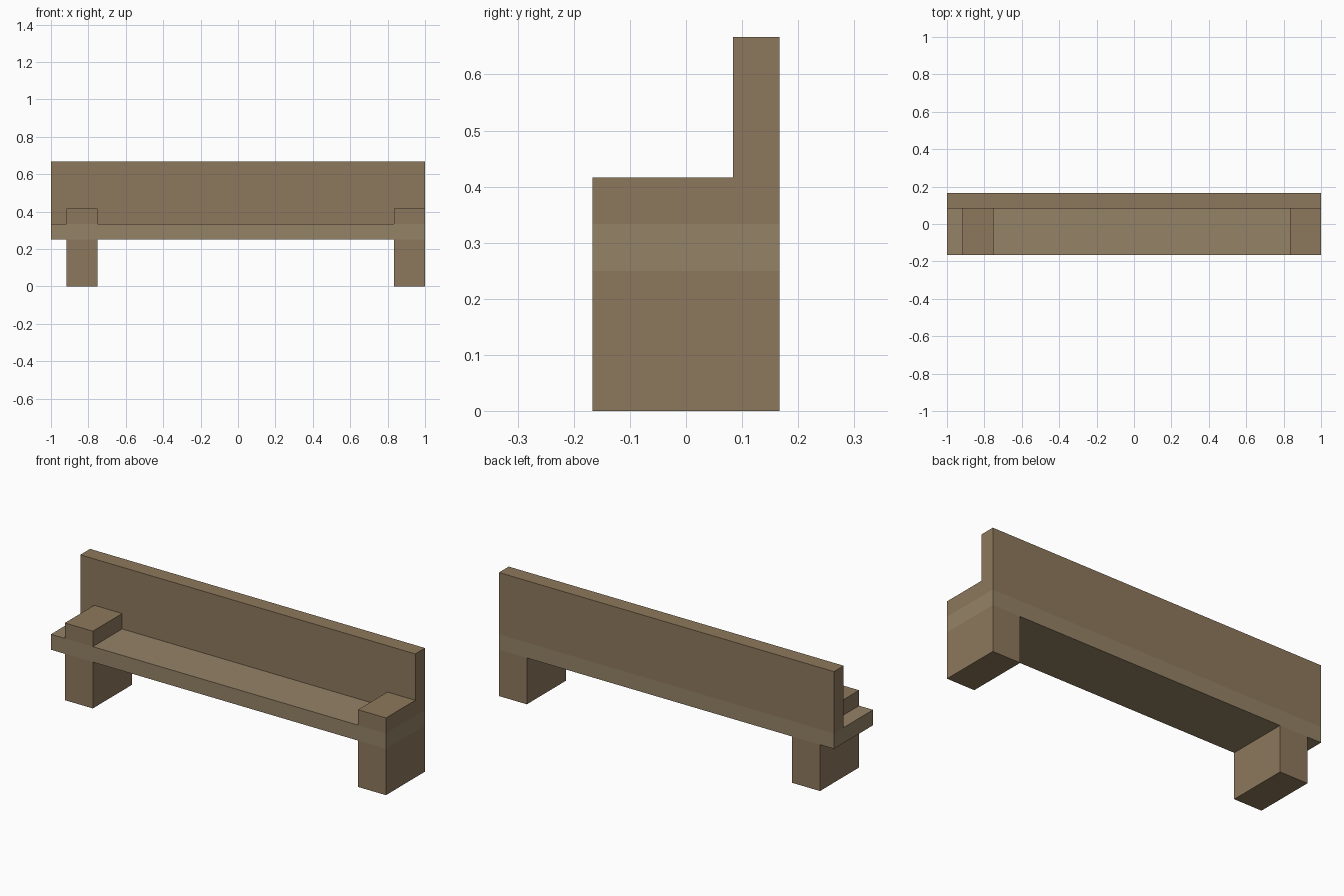
import bpy

if "Cube" in bpy.data.objects:
    bpy.data.objects.remove(bpy.data.objects["Cube"])

U = 1 / 12  # the whole bench sits on a twelfth-unit grid


def material(name, color):
    mat = bpy.data.materials.new(name)
    mat.diffuse_color = (*color, 1)
    mat.use_nodes = True
    mat.node_tree.nodes["Principled BSDF"].inputs["Base Color"].default_value = mat.diffuse_color
    return mat


wood = material("wood", (0.27, 0.19, 0.107))
light_wood = material("light_wood", (0.30, 0.225, 0.135))


def box(name, lo, hi, mat):
    """Box between two corners given in grid units."""
    center = [(a + b) / 2 * U for a, b in zip(lo, hi)]
    bpy.ops.mesh.primitive_cube_add(size=1, location=center)
    ob = bpy.context.object
    ob.name = name
    ob.scale = [(b - a) * U for a, b in zip(lo, hi)]
    bpy.ops.object.transform_apply(location=False, rotation=False, scale=True)
    ob.data.materials.append(mat)
    return ob


# Seat plank and upright backrest
box("seat", (-12, -2, 3), (12, 2, 4), light_wood)
box("backrest", (-12, 1, 4), (12, 2, 8), wood)

# Legs under the seat with matching armrest blocks above (left one is inset)
for side, x in (("left", -11), ("right", 10)):
    box(side + "_leg", (x, -2, 0), (x + 2, 2, 3), wood)
    box(side + "_armrest", (x, -2, 4), (x + 2, 1, 5), wood)
